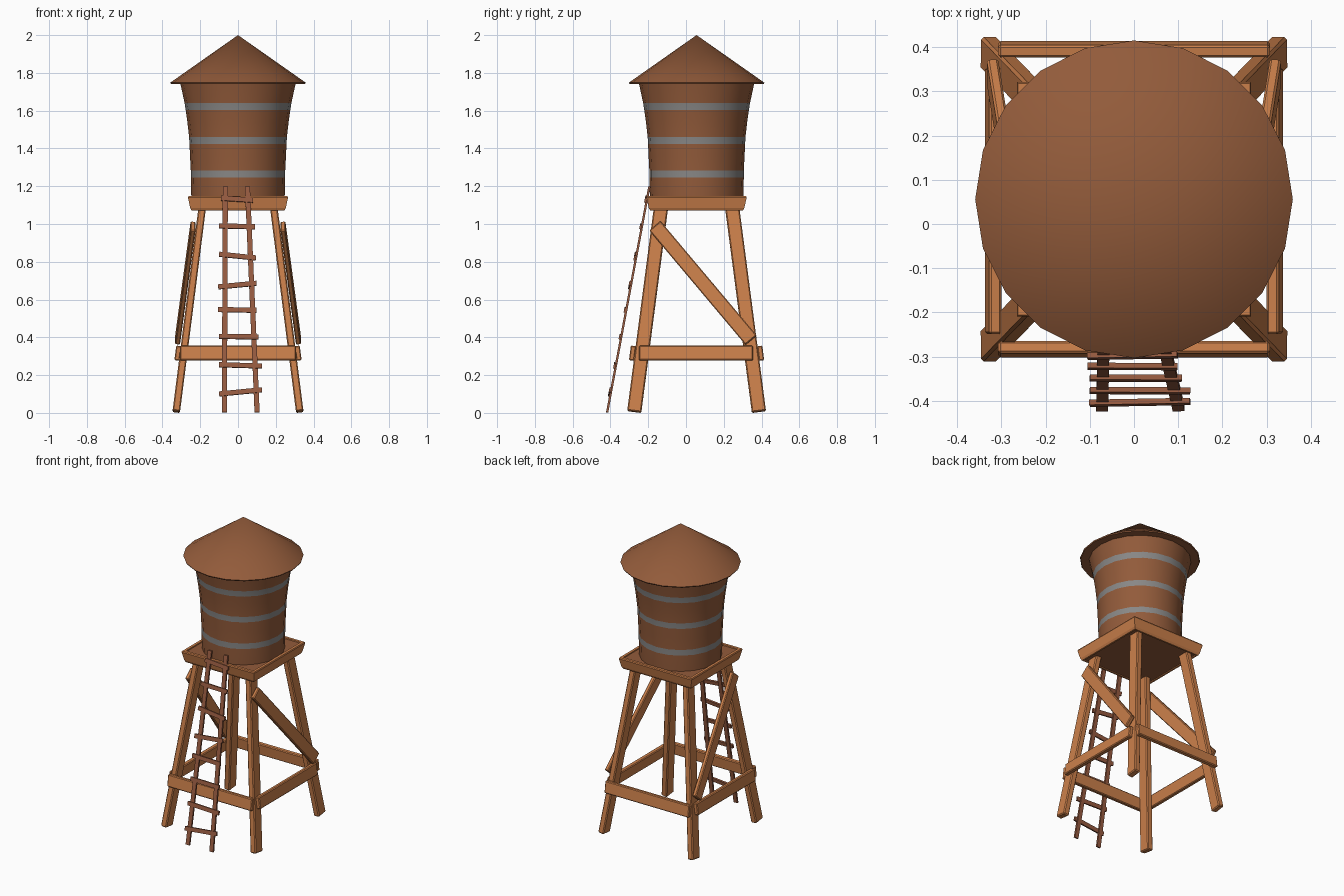
import bpy, bmesh, math
from mathutils import Vector

if "Cube" in bpy.data.objects:
    bpy.data.objects.remove(bpy.data.objects["Cube"])

CY = 0.056      # tower axis sits slightly behind the origin


def mat(name, r, g, b):
    m = bpy.data.materials.new(name)
    m.diffuse_color = (r, g, b, 1)
    m.use_nodes = True
    m.node_tree.nodes["Principled BSDF"].inputs["Base Color"].default_value = m.diffuse_color
    return m


WOOD = mat("orange wood", 0.60, 0.215, 0.07)
BROWN = mat("dark brown wood", 0.29, 0.105, 0.043)
LADDER = mat("ladder brown", 0.31, 0.105, 0.052)
GREY = mat("grey metal", 0.25, 0.245, 0.24)


def make(name, bm, *mats):
    bmesh.ops.recalc_face_normals(bm, faces=bm.faces)
    me = bpy.data.meshes.new(name)
    bm.to_mesh(me)
    bm.free()
    ob = bpy.data.objects.new(name, me)
    bpy.context.collection.objects.link(ob)
    for m in mats:
        me.materials.append(m)
    return ob


def beam(name, p, q, side, w, t, m, bevel=0.0):
    """Board from p to q, w wide along side, t thick across it."""
    p, q = Vector(p), Vector(q)
    d = (q - p).normalized()
    u = Vector(side)
    u = (u - d * u.dot(d)).normalized()
    v = d.cross(u)
    bm = bmesh.new()
    ends = [[bm.verts.new(c + u * (a * w / 2) + v * (b * t / 2))
             for a, b in ((-1, -1), (1, -1), (1, 1), (-1, 1))] for c in (p, q)]
    for ring in ends:
        bm.faces.new(ring)
    for i in range(4):
        j = (i + 1) % 4
        bm.faces.new((ends[0][i], ends[0][j], ends[1][j], ends[1][i]))
    if bevel:
        bmesh.ops.bevel(bm, geom=bm.edges[:], offset=bevel, segments=1, affect='EDGES')
    return make(name, bm, m)


def lathe(name, profile, n, *mats, start=0.0, closed=False):
    """Spin (radius, z) points about the tower axis."""
    bm = bmesh.new()
    rings = []
    for r, z in profile:
        if r == 0:
            rings.append([bm.verts.new((0, CY, z))] * n)
        else:
            rings.append([bm.verts.new((r * math.cos(start + k * math.tau / n),
                                        CY + r * math.sin(start + k * math.tau / n), z))
                          for k in range(n)])
    pairs = list(zip(rings, rings[1:]))
    if closed:
        pairs.append((rings[-1], rings[0]))
    for a, b in pairs:
        for k in range(n):
            j = (k + 1) % n
            bm.faces.new(list(dict.fromkeys((a[k], a[j], b[j], b[k]))))
    return make(name, bm, *mats)


def smooth(ob, deg=35):
    bpy.ops.object.select_all(action='DESELECT')
    ob.select_set(True)
    bpy.context.view_layer.objects.active = ob
    bpy.ops.object.shade_smooth_by_angle(angle=math.radians(deg))


# Tank, with three grey hoops picked out by height
tank = lathe("tank", [(0, 1.135), (0.247, 1.135), (0.25, 1.245), (0.25, 1.282),
                      (0.254, 1.36), (0.257, 1.424), (0.259, 1.461), (0.268, 1.54),
                      (0.277, 1.603), (0.283, 1.641), (0.306, 1.748), (0, 1.748)],
             20, BROWN, GREY)
for f in tank.data.polygons:
    if any(lo < f.center.z < hi for lo, hi in ((1.25, 1.28), (1.43, 1.455), (1.61, 1.635))):
        f.material_index = 1
smooth(tank)

# Conical roof
roof = lathe("roof", [(0, 1.745), (0.355, 1.741), (0.359, 1.748), (0, 2.0)], 20, BROWN)
smooth(roof, 30)

# Platform: outward-leaning rim boards around a brown deck
S = math.sqrt(2)
lathe("platform_rim", [(0.235 * S, 1.072), (0.246 * S, 1.072), (0.253 * S, 1.085),
                       (0.265 * S, 1.14), (0.262 * S, 1.147), (0.245 * S, 1.147)],
      4, WOOD, start=math.pi / 4, closed=True)
lathe("platform_deck", [(0, 1.078), (0.24 * S, 1.078), (0.246 * S, 1.14), (0, 1.14)],
      4, BROWN, start=math.pi / 4)

# Legs, splayed outward
for sx, xn in ((-1, "left"), (1, "right")):
    for sy, yn in ((-1, "front"), (1, "back")):
        beam(f"{yn}_{xn}_leg", (sx * 0.327, CY + sy * 0.33, 0.006),
             (sx * 0.189, CY + sy * 0.188, 1.09), (0, 1, 0), 0.075, 0.04, WOOD, 0.006)

# Horizontal braces at the front and back
for sy, yn in ((-1, "front"), (1, "back")):
    y = CY + sy * 0.339
    beam(f"{yn}_brace", (-0.307, y, 0.316), (0.307, y, 0.316),
         (0, sy * -0.13, 1), 0.078, 0.028, WOOD, 0.005)

# Horizontal and diagonal braces on each side
for sx, xn in ((-1, "left"), (1, "right")):
    x = sx * 0.318
    beam(f"{xn}_side_brace", (x, -0.249, 0.316), (x, 0.354, 0.316),
         (sx * -0.13, 0, 1), 0.078, 0.028, WOOD, 0.005)
    beam(f"{xn}_diagonal_brace", (sx * 0.238, -0.164, 0.99), (sx * 0.32, 0.345, 0.385),
         (0, 0.76, 0.65), 0.078, 0.026, WOOD, 0.005)


# Ladder leaning on the front of the platform
def lean(z, off=0.0):
    return -0.418 + 0.187 * z + off


for name, xb, xt in (("left", -0.072, -0.067), ("right", 0.101, 0.05)):
    beam(f"ladder_{name}_rail", (xb, lean(0.003), 0.003), (xt, lean(1.198), 1.198),
         (1, 0, 0), 0.027, 0.012, LADDER)

# Uneven rungs: left x, right x, left z, right z
RUNGS = [(-0.10, 0.127, 0.10, 0.122), (-0.10, 0.127, 0.255, 0.248),
         (-0.10, 0.108, 0.405, 0.402), (-0.105, 0.098, 0.547, 0.543),
         (-0.105, 0.098, 0.667, 0.686), (-0.10, 0.095, 0.84, 0.82),
         (-0.10, 0.09, 0.99, 0.985), (-0.09, 0.08, 1.137, 1.126)]
for i, (xa, xb, za, zb) in enumerate(RUNGS):
    beam(f"ladder_rung_{i + 1}", (xa, lean(za, -0.006), za), (xb, lean(zb, -0.006), zb),
         (0, 0.187, 1), 0.026, 0.012, LADDER)
